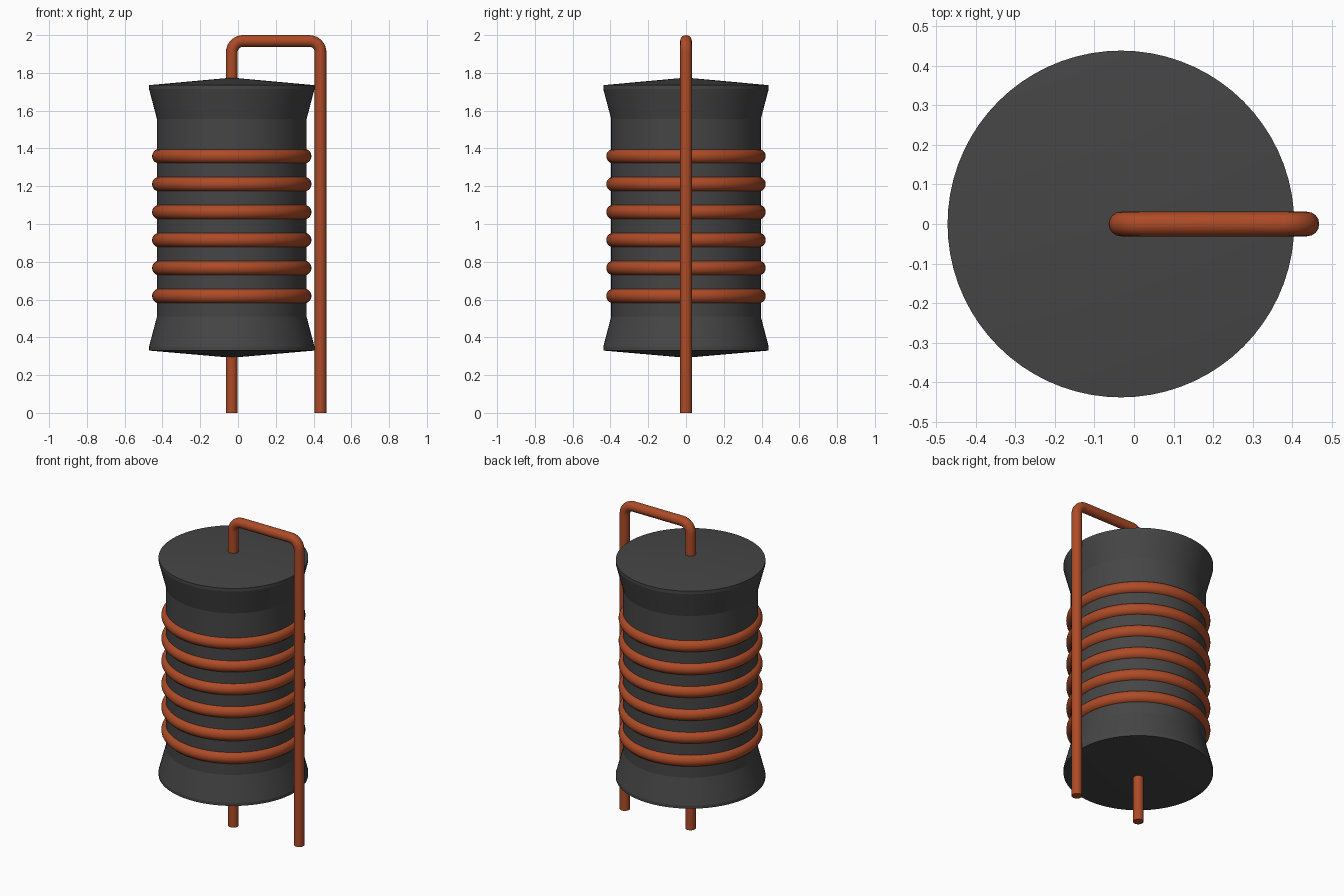
import bpy, bmesh, math
from mathutils import Vector

if "Cube" in bpy.data.objects:
    bpy.data.objects.remove(bpy.data.objects["Cube"], do_unlink=True)

AXIS_X = -0.033      # centre line of the core
LEG_X = 0.437        # centre line of the return leg
WIRE_R = 0.031


def material(name, rgb, roughness):
    mat = bpy.data.materials.new(name)
    mat.use_nodes = True
    mat.diffuse_color = (*rgb, 1)
    bsdf = mat.node_tree.nodes["Principled BSDF"]
    bsdf.inputs["Base Color"].default_value = (*rgb, 1)
    bsdf.inputs["Roughness"].default_value = roughness
    return mat


ferrite = material("dark grey ferrite", (0.06, 0.06, 0.06), 0.7)
copper = material("copper orange", (0.42, 0.07, 0.02), 0.5)


def finish(obj, name, mat, angle):
    obj.name = name
    obj.data.name = name
    obj.data.materials.clear()
    obj.data.materials.append(mat)
    bpy.ops.object.select_all(action="DESELECT")
    obj.select_set(True)
    bpy.context.view_layer.objects.active = obj
    bpy.ops.object.shade_smooth_by_angle(angle=math.radians(angle))


def lathe(name, profile, mat, segments=72):
    """Spin a closed (radius, height) profile around the core axis."""
    bm = bmesh.new()
    verts = [bm.verts.new((r, 0, z)) for r, z in profile]
    edges = [bm.edges.new(pair) for pair in zip(verts, verts[1:])]
    bmesh.ops.spin(bm, geom=verts + edges, cent=(0, 0, 0), axis=(0, 0, 1),
                   angle=math.tau, steps=segments, use_duplicate=False)
    bmesh.ops.remove_doubles(bm, verts=bm.verts, dist=0.0005)
    bmesh.ops.recalc_face_normals(bm, faces=bm.faces)
    mesh = bpy.data.meshes.new(name)
    bm.to_mesh(mesh)
    bm.free()
    obj = bpy.data.objects.new(name, mesh)
    bpy.context.collection.objects.link(obj)
    obj.location.x = AXIS_X
    finish(obj, name, mat, 10)


def rounded_path(corners, radius, steps=8):
    """Replace each right-angled inner corner by an arc."""
    pts = [Vector(c) for c in corners]
    path = [pts[0]]
    for before, corner, after in zip(pts, pts[1:], pts[2:]):
        a = (before - corner).normalized() * radius
        b = (after - corner).normalized() * radius
        for i in range(steps + 1):
            t = math.pi / 2 * i / steps
            path.append(corner + a * (1 - math.sin(t)) + b * (1 - math.cos(t)))
    return path + [pts[-1]]


def wire(name, path):
    """Round wire with flat ends along a path."""
    curve = bpy.data.curves.new(name, "CURVE")
    curve.dimensions = "3D"
    curve.bevel_depth = WIRE_R
    curve.bevel_resolution = 6
    curve.use_fill_caps = True
    spline = curve.splines.new("POLY")
    spline.points.add(len(path) - 1)
    for point, co in zip(spline.points, path):
        point.co = (*co, 1)
    obj = bpy.data.objects.new(name, curve)
    bpy.context.collection.objects.link(obj)
    bpy.ops.object.select_all(action="DESELECT")
    obj.select_set(True)
    bpy.context.view_layer.objects.active = obj
    bpy.ops.object.convert(target="MESH")
    finish(bpy.context.object, name, copper, 40)


# Core: waisted bobbin with shallow cone ends
lathe("core", [(0, 0.292), (0.438, 0.33), (0.438, 0.35), (0.396, 0.51),
               (0.396, 1.555), (0.438, 1.715), (0.438, 1.735), (0, 1.775)], ferrite)

# Winding: evenly stacked turns
for i in range(6):
    bpy.ops.mesh.primitive_torus_add(
        location=(AXIS_X, 0, 0.619 + 0.148 * i), major_radius=0.383,
        minor_radius=0.039, major_segments=72, minor_segments=20)
    finish(bpy.context.object, f"winding_turn_{i + 1}", copper, 60)

# Leads: short pin below, bent return wire above
wire("bottom_lead", [Vector((AXIS_X, 0, 0)), Vector((AXIS_X, 0, 0.4))])
top_z = 2 - WIRE_R
wire("bent_return_lead", rounded_path(
    [(AXIS_X, 0, 1.7), (AXIS_X, 0, top_z), (LEG_X, 0, top_z), (LEG_X, 0, 0)], 0.06))
